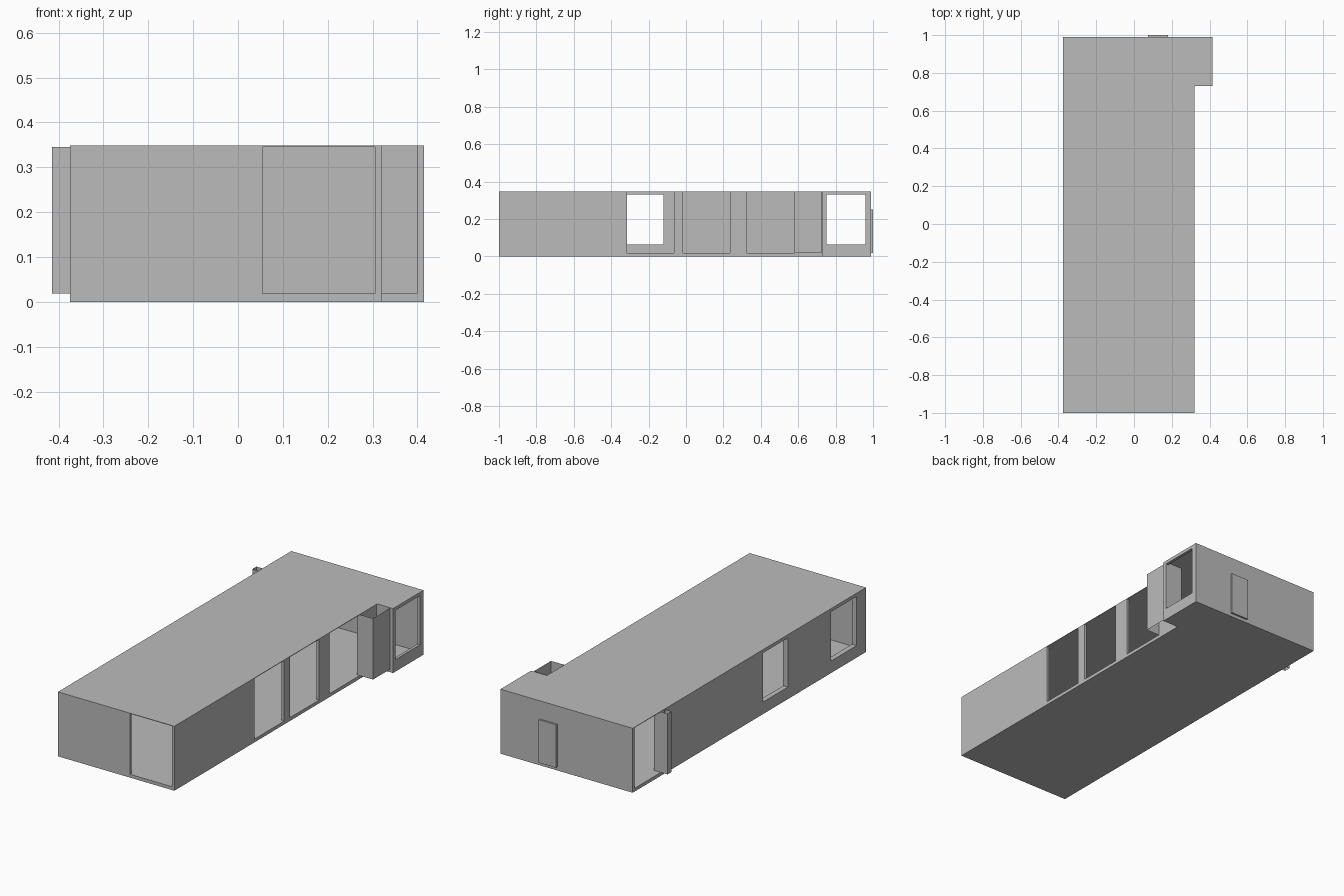
import bpy, bmesh

if "Cube" in bpy.data.objects:
    bpy.data.objects.remove(bpy.data.objects["Cube"], do_unlink=True)

grey = bpy.data.materials.new("plain_grey")
grey.use_nodes = True
COLOUR = (0.5, 0.5, 0.5, 1)
grey.diffuse_color = COLOUR
grey.node_tree.nodes["Principled BSDF"].inputs["Base Color"].default_value = COLOUR

H, FLOOR, CEIL = 0.348, 0.018, 0.345


def prism(name, outline, z0, z1, caps=True):
    """Vertical prism over an anticlockwise outline, optionally open at both ends."""
    bm = bmesh.new()
    low = [bm.verts.new((x, y, z0)) for x, y in outline]
    high = [bm.verts.new((x, y, z1)) for x, y in outline]
    n = len(outline)
    for i in range(n):
        j = (i + 1) % n
        bm.faces.new((low[i], low[j], high[j], high[i]))
    if caps:
        bm.faces.new(low[::-1])
        bm.faces.new(high)
    mesh = bpy.data.meshes.new(name)
    bm.to_mesh(mesh)
    bm.free()
    mesh.materials.append(grey)
    obj = bpy.data.objects.new(name, mesh)
    bpy.context.scene.collection.objects.link(obj)
    return obj


def rect(x0, x1, y0, y1):
    return [(x0, y0), (x1, y0), (x1, y1), (x0, y1)]


def cut(target, cutter):
    mod = target.modifiers.new("cut", 'BOOLEAN')
    mod.operation, mod.solver, mod.object = 'DIFFERENCE', 'EXACT', cutter
    bpy.context.view_layer.objects.active = target
    bpy.ops.object.modifier_apply(modifier=mod.name)
    bpy.data.objects.remove(cutter, do_unlink=True)


# Long single-storey shell with a side bay at the back
shell = prism("building_shell", [(-.375, -1), (.32, -1), (.32, .73), (.415, .73),
                                 (.415, .99), (-.375, .99)], 0, H)
cut(shell, prism("room", [(-.347, -.985), (.305, -.985), (.305, .745), (.4, .745),
                          (.4, .975), (-.347, .975)], FLOOR, CEIL))

# Openings: x range, y range, z range
DOOR, WINDOW = (FLOOR, CEIL), (.065, .33)
openings = [
    ((.055, .305), (-1.1, -.95), DOOR),      # front doorway
    ((.28, .36), (-.315, -.065), DOOR),      # left side doorways
    ((.28, .36), (-.015, .235), DOOR),
    ((.28, .36), (.325, .58), DOOR),
    ((.38, .45), (.75, .96), WINDOW),        # bay window
    ((-.45, -.3), (.725, .975), DOOR),       # right side doorway
    ((-.45, -.3), (-.333, -.12), WINDOW),    # right side windows
    ((-.45, -.3), (-.92, -.70), WINDOW),
]
for xs, ys, zs in openings:
    cut(shell, prism("opening", rect(*xs, *ys), *zs))

# Hollow upright casings beside the side doorways, open at top and bottom
prism("left_casing", rect(.32, .4, .58, .725), FLOOR, H, caps=False)
prism("right_casing", rect(-.415, -.335, .715, .75), FLOOR, CEIL, caps=False)

# Back door leaf
prism("back_door", rect(.075, .18, .99, 1), FLOOR, .25)
